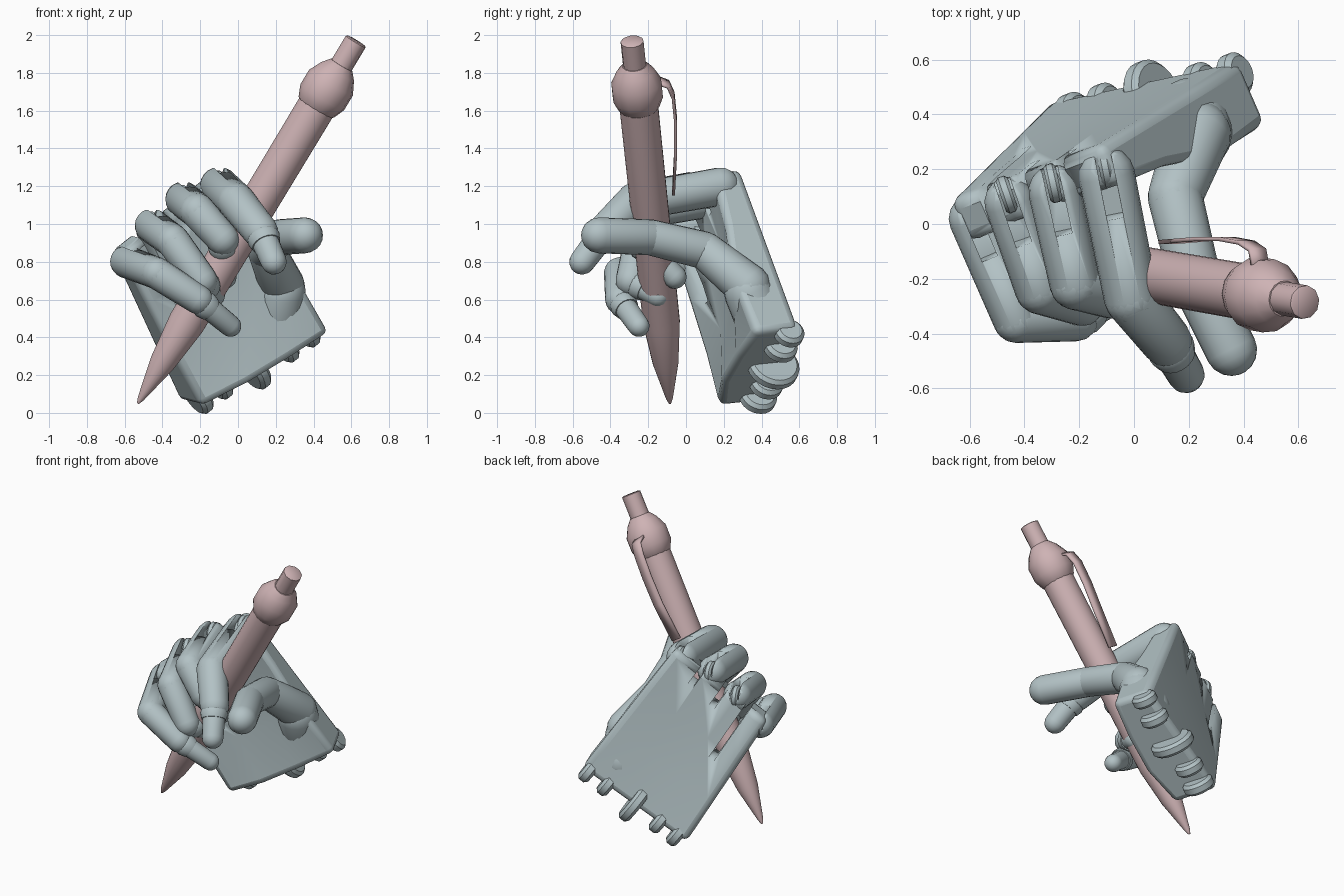
import bpy, bmesh, math
from mathutils import Vector as V

if "Cube" in bpy.data.objects:
    bpy.data.objects.remove(bpy.data.objects["Cube"])


def material(name, rgb):
    m = bpy.data.materials.new(name)
    m.diffuse_color = (*rgb, 1)
    m.use_nodes = True
    m.node_tree.nodes["Principled BSDF"].inputs["Base Color"].default_value = m.diffuse_color
    return m


HAND = material("hand_grey", (0.45, 0.54, 0.56))
PEN = material("pen_pink", (0.62, 0.45, 0.46))


def finish(name, bm, mat, angle=40):
    bmesh.ops.recalc_face_normals(bm, faces=bm.faces)
    me = bpy.data.meshes.new(name)
    bm.to_mesh(me)
    bm.free()
    ob = bpy.data.objects.new(name, me)
    bpy.context.collection.objects.link(ob)
    me.materials.append(mat)
    bpy.ops.object.select_all(action='DESELECT')
    ob.select_set(True)
    bpy.context.view_layer.objects.active = ob
    bpy.ops.object.shade_smooth_by_angle(angle=math.radians(angle))
    return ob


def lathe(name, p0, axis, profile, mat, sides=20):
    """Closed solid of revolution: profile is (distance, radius)."""
    p0, axis = V(p0), V(axis).normalized()
    q = axis.to_track_quat('Z', 'Y')
    bm = bmesh.new()
    rings = []
    for d, r in profile:
        rings.append([bm.verts.new(p0 + q @ V((r * math.cos(2 * math.pi * i / sides),
                      r * math.sin(2 * math.pi * i / sides), d))) for i in range(sides)])
    for a, b in zip(rings, rings[1:]):
        for i in range(sides):
            j = (i + 1) % sides
            bm.faces.new((a[i], a[j], b[j], b[i]))
    bm.faces.new(rings[0])
    bm.faces.new(rings[-1])
    return finish(name, bm, mat)


def capsule(name, p0, p1, r0, r1, mat=HAND):
    L = (V(p1) - V(p0)).length
    angs = [math.radians(a) for a in (8, 25, 45, 68, 90)]
    prof = [(-r0 * math.cos(a), r0 * math.sin(a)) for a in angs]
    prof += [(L + r1 * math.cos(a), r1 * math.sin(a)) for a in reversed(angs)]
    return lathe(name, p0, V(p1) - V(p0), prof, mat)


def disc(name, c, axis, r, w):
    b = w * 0.25
    return lathe(name, V(c) - V(axis).normalized() * w / 2, axis,
                 [(0, r - b), (b, r), (w - b, r), (w, r - b)], HAND, 24)


def cut_box(target, name, c, x, y, z, size):
    """Subtract a box with the given axes from the target."""
    bm = bmesh.new()
    bmesh.ops.create_cube(bm, size=1)
    for v in bm.verts:
        v.co = c + x * v.co.x * size[0] + y * v.co.y * size[1] + z * v.co.z * size[2]
    cut = finish(name, bm, HAND)
    cut.hide_render = True
    cut.hide_set(True)
    bo = target.modifiers.new("slot", 'BOOLEAN')
    bo.operation, bo.object, bo.solver = 'DIFFERENCE', cut, 'EXACT'


# Palm frame: s runs index to little finger, t knuckles to wrist, d back to front
A, B = V((-.12, .29, 1.30)), V((-.68, .08, .86))
C, D = V((-.31, .45, .06)), V((.39, .60, .45))
N = V((.40, -.91, -.10)).normalized()


def P(s, t, d):
    return A.lerp(B, s).lerp(D.lerp(C, s), t) + N * d


# Palm: flat back, hollowed front
depth = [[.16, .16, .16, .17], [.20, .15, .16, .21], [.27, .22, .22, .25], [.25, .31, .34, .30]]
bm = bmesh.new()
g = {}
for i in range(4):
    for j in range(4):
        s, t = j / 3, i / 3
        g[0, i, j] = bm.verts.new(P(s, t, 0))
        g[1, i, j] = bm.verts.new(P(s, t, depth[i][j]))
for i in range(3):
    for j in range(3):
        for k in (0, 1):
            bm.faces.new([g[k, i, j], g[k, i, j + 1], g[k, i + 1, j + 1], g[k, i + 1, j]])
for k in range(3):
    for a, b in (((0, k), (0, k + 1)), ((3, k), (3, k + 1)), ((k, 0), (k + 1, 0)), ((k, 3), (k + 1, 3))):
        bm.faces.new([g[(0, *a)], g[(0, *b)], g[(1, *b)], g[(1, *a)]])
palm = finish("palm", bm, HAND)
bev = palm.modifiers.new("round", 'BEVEL')
bev.width, bev.segments, bev.angle_limit = .04, 3, math.radians(50)
# Gaps between the finger roots, the longest beside the little finger
for i, (s, ln) in enumerate(((.29, .12), (.54, .14), (.79, .40))):
    x = (P(s, 1, 0) - P(s, 0, 0)).normalized()
    cut_box(palm, f"root_gap_cutter_{i}", P(s, 0, .1) + x * ln * .45, x, N.cross(x), N, (ln * 1.2, .04, .8))

# Fingers: knuckle, middle joint, end joint, tip, radius
fingers = {
    "index": ((-.10, .18, 1.20), (-.01, -.27, 1.12), (.12, -.43, .96), (.19, -.55, .80), .103),
    "middle": ((-.29, .12, 1.13), (-.215, -.22, 1.07), (-.08, -.26, .92), (-.07, -.06, .72), .096),
    "ring": ((-.455, .08, .99), (-.345, -.24, .91), (-.19, -.29, .70), (-.13, -.15, .62), .092),
    "little": ((-.59, .02, .80), (-.43, -.35, .74), (-.21, -.35, .60), (-.04, -.25, .46), .087),
}
for f, (k, m, e, tip, r) in fingers.items():
    prox = capsule(f + "_proximal", k, m, r, r * .97)
    capsule(f + "_middle", m, e, r * .97, r * .9)
    capsule(f + "_distal", e, tip, r * .72, r * .66)
    # Slot at the knuckle with a hub in it
    x = (V(m) - V(k)).normalized()
    z = (V((0, 0, 1)) - x * x.z).normalized()
    y = z.cross(x)
    cut_box(prox, f + "_slot_cutter", V(k) + x * .03 + z * .09, x, y, z, (.24, .06, .2))
    disc(f + "_hub", V(k) - x * .03, y, r * .75, .045)
    # Collar at the end joint
    d = (V(tip) - V(e)).normalized()
    lathe(f + "_collar", V(e) + d * .03, d, [(0, r * .8), (.02, r * .86), (.06, r * .76)], HAND)

# Thumb
capsule("thumb_mound", (.21, .40, .48), (.23, .33, .64), .135, .13)
thumb = [((.235, .33, .67), .12), ((.15, .10, .86), .1), ((.22, -.19, .93), .095), ((.355, -.46, .94), .095)]
for i, n in enumerate(("base", "middle", "tip")):
    (a, ra), (b, rb) = thumb[i], thumb[i + 1]
    capsule("thumb_" + n, a, b, ra, rb)

# Wrist prongs
for i, (s, d, r) in enumerate(((.06, .05, .08), (.24, .07, .09), (.5, .07, .14), (.74, .07, .09), (.91, .09, .1))):
    disc(f"wrist_prong_{i}", P(s, 1, d), B - A, r, .075)

# Pen
TIP, TOP = V((-.53, -.085, .05)), V((.62, -.285, 1.96))
AX = (TOP - TIP).normalized()
lathe("pen_body", TIP, AX, [(0, .006), (.03, .018), (.25, .068), (.5, .098), (1.85, .103)], PEN, 24)
lathe("pen_cap_ring", TIP, AX, [(1.82, .09), (1.84, .11), (1.90, .135), (1.99, .135),
                               (2.06, .10), (2.10, .066)], PEN, 14)
lathe("pen_button", TIP, AX, [(2.05, .062), (2.245, .062), (2.25, .055)], PEN, 10)

# Pen clip: a thin curved ribbon on the back of the pen
path = [(.46, -.15, 1.76), (.45, -.095, 1.74), (.41, -.068, 1.68), (.34, -.055, 1.55),
        (.25, -.055, 1.38), (.12, -.066, 1.17)]
W = AX.cross(V((0, 1, 0))).normalized()
bm = bmesh.new()
rows = [[bm.verts.new(V(p) + W * w) for w in (-.035, .035)] for p in path]
for a, b in zip(rows, rows[1:]):
    bm.faces.new((a[0], a[1], b[1], b[0]))
clip = finish("pen_clip", bm, PEN)
sol = clip.modifiers.new("thickness", 'SOLIDIFY')
sol.thickness, sol.offset = .015, 0
